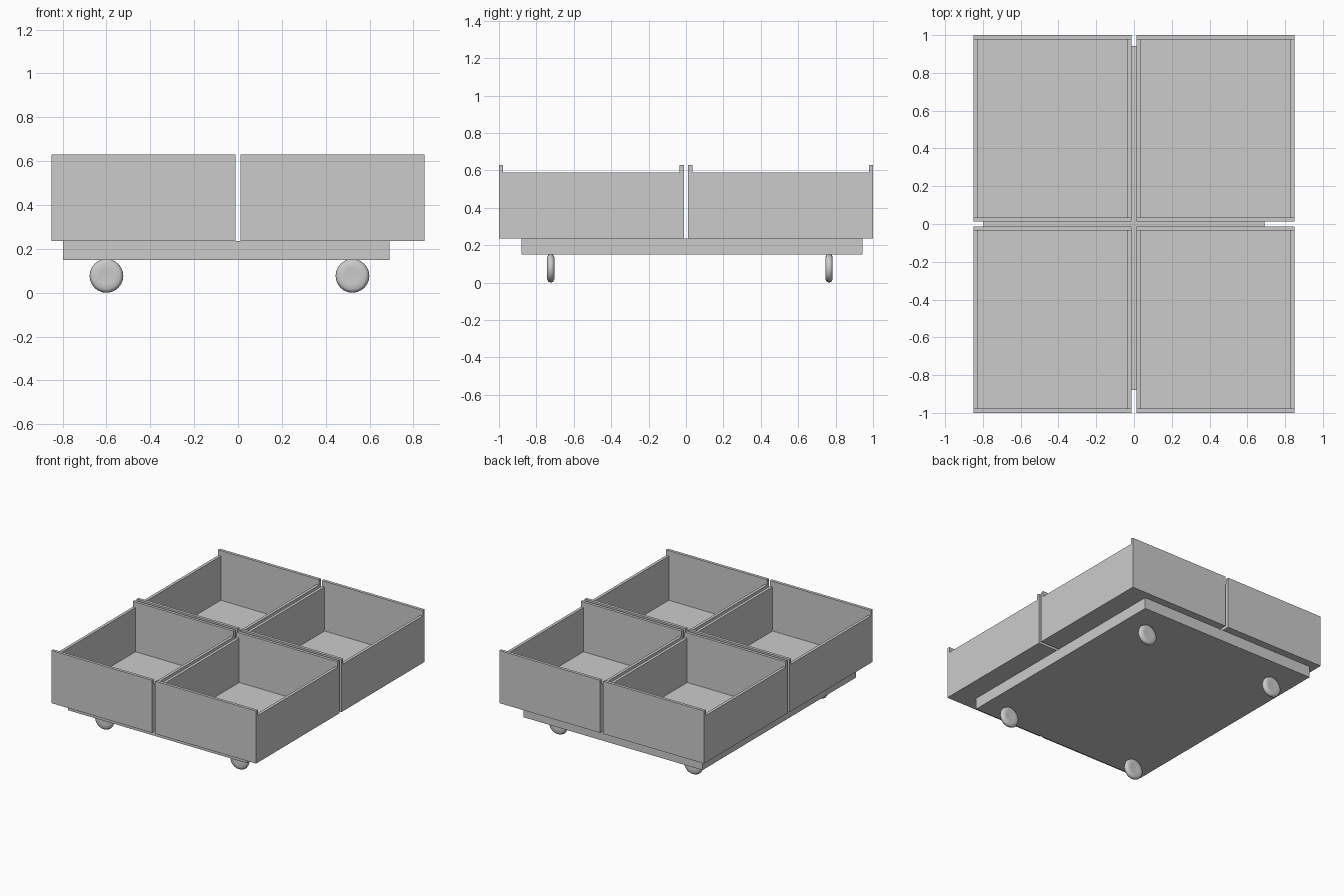
import bpy, bmesh, math

if "Cube" in bpy.data.objects:
    bpy.data.objects.remove(bpy.data.objects["Cube"])

T = 0.022          # board thickness
GAP = 0.012        # half gap between boxes
Z0, Z_SIDE, Z_END = 0.235, 0.588, 0.63


def finish(name, bm):
    mesh = bpy.data.meshes.new(name)
    bmesh.ops.recalc_face_normals(bm, faces=bm.faces)
    bm.to_mesh(mesh)
    bm.free()
    ob = bpy.data.objects.new(name, mesh)
    bpy.context.collection.objects.link(ob)
    return ob


def board(bm, x0, x1, y0, y1, z0, z1):
    vs = bmesh.ops.create_cube(bm, size=1)["verts"]
    for v in vs:
        v.co = (x1 if v.co.x > 0 else x0,
                y1 if v.co.y > 0 else y0,
                z1 if v.co.z > 0 else z0)


# Base platform, slightly off centre
bm = bmesh.new()
board(bm, -0.797, 0.69, -0.88, 0.943, 0.15, Z0)
finish("base_platform", bm)


# Open box: tall end boards, lower side boards, thin floor
def crate(name, x0, x1, y0, y1):
    bm = bmesh.new()
    for a in (y0, y1 - T):
        board(bm, x0, x1, a, a + T, Z0, Z_END)
    for a in (x0, x1 - T):
        board(bm, a, a + T, y0 + T, y1 - T, Z0, Z_SIDE)
    board(bm, x0 + T, x1 - T, y0 + T, y1 - T, Z0, Z0 + T)
    finish(name, bm)


for sx, xr in (("left", (-0.85, -GAP)), ("right", (GAP, 0.85))):
    for sy, yr in (("front", (-1, -GAP)), ("back", (GAP, 1))):
        crate(f"{sy}_{sx}_box", *xr, *yr)


# Wheels: lathe a rounded disc profile (axial, radius) around the y axis
profile = [(-0.015, 0), (-0.019, 0.035), (-0.019, 0.06), (-0.013, 0.072), (0, 0.077),
           (0.013, 0.072), (0.019, 0.06), (0.019, 0.035), (0.015, 0)]


def wheel(name, x, y):
    bm = bmesh.new()
    vs = [bm.verts.new((x, y + a, 0.077 + r)) for a, r in profile]
    edges = [bm.edges.new(p) for p in zip(vs, vs[1:])]
    bmesh.ops.spin(bm, geom=vs + edges, cent=(x, y, 0.077), axis=(0, 1, 0),
                   angle=math.tau, steps=24, use_duplicate=False)
    bmesh.ops.remove_doubles(bm, verts=bm.verts, dist=0.0005)
    for f in bm.faces:
        f.smooth = True
    finish(name, bm)


for sx, x in (("left", -0.6), ("right", 0.522)):
    for sy, y in (("front", -0.723), ("back", 0.765)):
        wheel(f"{sy}_{sx}_wheel", x, y)
